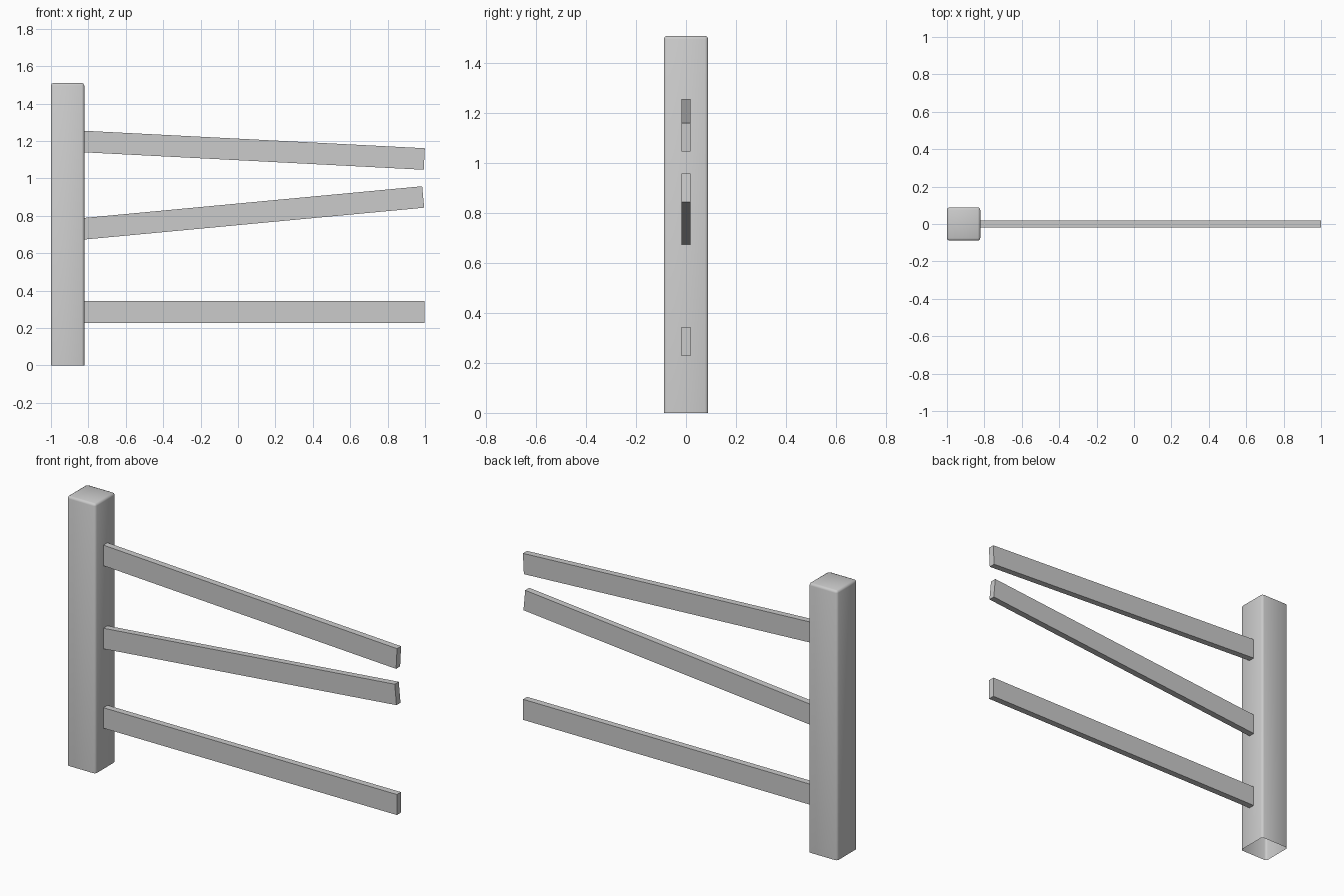
import bpy, bmesh, math
from mathutils import Vector, Matrix

if "Cube" in bpy.data.objects:
    bpy.data.objects.remove(bpy.data.objects["Cube"])


def finish(name, bm):
    mesh = bpy.data.meshes.new(name)
    bm.to_mesh(mesh)
    bm.free()
    obj = bpy.data.objects.new(name, mesh)
    bpy.context.collection.objects.link(obj)
    return obj


def box(center, size, tilt=0.0):
    bm = bmesh.new()
    bmesh.ops.create_cube(bm, size=1.0)
    m = (Matrix.Translation(center) @ Matrix.Rotation(-tilt, 4, 'Y')
         @ Matrix.Diagonal((*size, 1.0)))
    bm.transform(m)
    return bm


# Post: softened sides and top, open underneath
W, H = 0.178, 1.51
bm = box((-1 + W / 2, 0, H / 2), (W, W, H))
bm.faces.ensure_lookup_table()
bottom = [f for f in bm.faces if f.normal.z < -0.9]
bmesh.ops.delete(bm, geom=bottom, context='FACES_ONLY')
edges = [e for e in bm.edges if max(v.co.z for v in e.verts) > 0.1]
bmesh.ops.bevel(bm, geom=edges, offset=0.013, segments=2, profile=0.5,
                affect='EDGES')
post = finish("post", bm)
bpy.context.view_layer.objects.active = post
post.select_set(True)
bpy.ops.object.shade_smooth_by_angle(angle=math.radians(50))


# Rails: straight boards from just inside the post to the free end
def rail(name, start_z, end_x, end_z):
    a, b = Vector((-0.835, 0, start_z)), Vector((end_x, 0, end_z))
    d = b - a
    finish(name, box((a + b) / 2, (d.length, 0.036, 0.115),
                     math.atan2(d.z, d.x)))


rail("top_rail", 1.198, 0.996, 1.104)
rail("middle_rail", 0.730, 0.990, 0.901)
rail("bottom_rail", 0.286, 0.998, 0.286)
